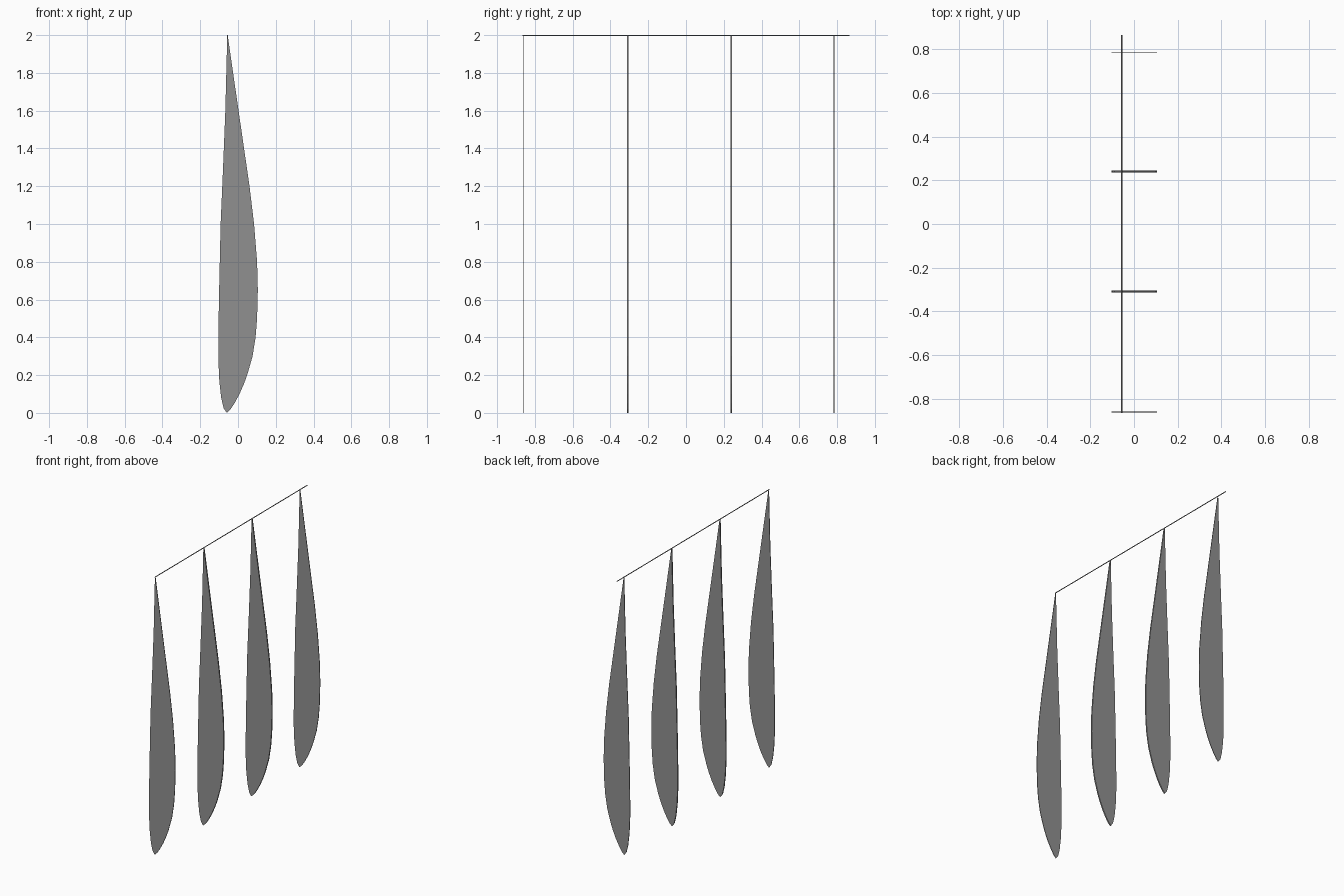
import bpy, bmesh, math
from mathutils import Matrix

if "Cube" in bpy.data.objects:
    bpy.data.objects.remove(bpy.data.objects["Cube"])

grey = bpy.data.materials.new("rib grey")
grey.diffuse_color = (0.28, 0.28, 0.28, 1)
grey.use_nodes = True
grey.node_tree.nodes["Principled BSDF"].inputs["Base Color"].default_value = grey.diffuse_color

# Teardrop section: (x, z) down the flat side and up the bulging side
FLAT = [(-0.057, 1.995), (-0.067, 1.6), (-0.079, 1.3), (-0.092, 1.0),
        (-0.101, 0.6), (-0.104, 0.4), (-0.104, 0.28), (-0.099, 0.17),
        (-0.089, 0.08), (-0.076, 0.025), (-0.059, 0.0)]
BULGE = [(-0.041, 0.017), (-0.019, 0.05), (0.008, 0.1), (0.032, 0.155),
         (0.05, 0.205), (0.077, 0.3), (0.093, 0.4), (0.101, 0.5),
         (0.105, 0.65), (0.101, 0.8), (0.085, 1.0), (0.061, 1.2),
         (0.032, 1.4), (0.003, 1.6), (-0.026, 1.8), (-0.054, 1.995)]


def finish(name, bm):
    bmesh.ops.recalc_face_normals(bm, faces=bm.faces)
    mesh = bpy.data.meshes.new(name)
    bm.to_mesh(mesh)
    bm.free()
    mesh.materials.append(grey)
    obj = bpy.data.objects.new(name, mesh)
    bpy.context.collection.objects.link(obj)


def rib(name, y, thickness):
    bm = bmesh.new()
    face = bm.faces.new([bm.verts.new((x, y - thickness / 2, z))
                         for x, z in FLAT + BULGE])
    side = bmesh.ops.extrude_face_region(bm, geom=[face])["geom"]
    bmesh.ops.translate(bm, vec=(0, thickness, 0),
                        verts=[v for v in side if isinstance(v, bmesh.types.BMVert)])
    finish(name, bm)


# Thin end ribs and thicker middle ribs
for i, (y, t) in enumerate([(-0.861, 0.004), (-0.308, 0.009),
                            (0.24, 0.009), (0.784, 0.004)]):
    rib(f"rib_{i + 1}", y, t)

# Spar joining the rib tips
bm = bmesh.new()
bmesh.ops.create_cone(bm, cap_ends=True, segments=8, radius1=0.003, radius2=0.003,
                      depth=1.73,
                      matrix=Matrix.Translation((-0.056, 0, 1.997))
                      @ Matrix.Rotation(math.pi / 2, 4, 'X'))
finish("spar", bm)
